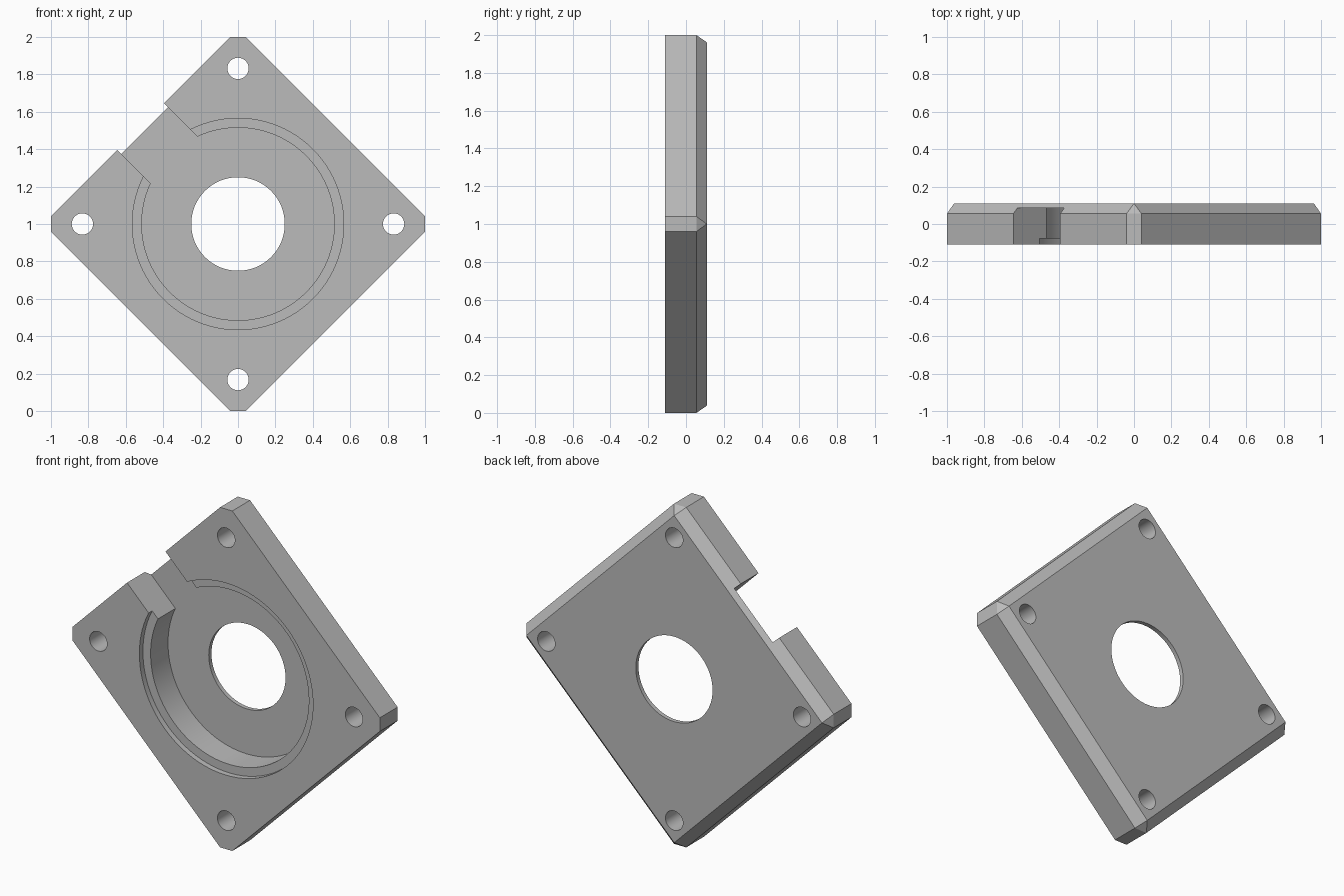
import bpy, bmesh
from math import sin, cos, pi, asin, radians

old = bpy.data.objects.get("Cube")
if old:
    bpy.data.objects.remove(old, do_unlink=True)

FRONT, BACK = -0.11, 0.11
FLOOR = 0.085          # depth of pocket and cable slot
MID = 1.0              # height of the plate centre

grey = bpy.data.materials.new("grey")
grey.use_nodes = True
colour = (0.5, 0.5, 0.5, 1)
grey.diffuse_color = colour
grey.node_tree.nodes["Principled BSDF"].inputs["Base Color"].default_value = colour


def arc(r, start=0, end=2 * pi, n=96, cx=0, cz=0):
    """Points on a circle in the xz plane; a full turn omits the repeat."""
    full = end - start > 2 * pi - 1e-6
    steps = n if full else n - 1
    return [(cx + r * cos(start + (end - start) * i / steps),
             cz + r * sin(start + (end - start) * i / steps)) for i in range(n)]


def loft(name, sections):
    """Solid through (y, outline) sections, capped at both ends."""
    bm = bmesh.new()
    rings = [[bm.verts.new((x, y, z + MID)) for x, z in pts] for y, pts in sections]
    n = len(rings[0])
    for a, b in zip(rings, rings[1:]):
        for i in range(n):
            j = (i + 1) % n
            bm.faces.new((a[i], a[j], b[j], b[i]))
    bm.faces.new(rings[0])
    bm.faces.new(rings[-1])
    bmesh.ops.remove_doubles(bm, verts=bm.verts, dist=1e-5)
    bmesh.ops.recalc_face_normals(bm, faces=bm.faces)
    mesh = bpy.data.meshes.new(name)
    bm.to_mesh(mesh)
    bm.free()
    mesh.materials.append(grey)
    obj = bpy.data.objects.new(name, mesh)
    bpy.context.collection.objects.link(obj)
    return obj


# Diamond plate with clipped corners, chamfered at the back to sharp corners
corners = [(1, 0), (0, 1), (-1, 0), (0, -1)]
clipped, pointed = [], []
for cx, cz in corners:
    for s in (-1, 1):
        clipped.append((cx - s * 0.04 * cz, cz + s * 0.04 * cx))
        pointed.append((cx * 0.962, cz * 0.962))
plate = loft("mounting_plate", [(FRONT, clipped), (0.055, clipped), (BACK, pointed)])

# Round pocket joined to a slot that leaves through the upper right side
R, HALF, REACH = 0.515, 0.177, 1.0
axis = radians(135)
gap = asin(HALF / R)
keyhole = arc(R, axis + gap, axis + 2 * pi - gap)
for s in (-1, 1):
    keyhole.append((REACH * cos(axis) - s * HALF * sin(axis),
                    REACH * sin(axis) + s * HALF * cos(axis)))


def prism(name, pts, y0, y1):
    return loft(name, [(y0, pts), (y1, pts)])


cutters = [
    prism("pocket_cutter", keyhole, -0.3, FLOOR),
    prism("rim_step_cutter", arc(0.565), -0.3, -0.077),
    prism("centre_hole_cutter", arc(0.25, n=64), -0.3, 0.3),
]
for cx, cz in corners:
    cutters.append(prism("screw_hole_cutter",
                         arc(0.057, n=32, cx=cx * 0.832, cz=cz * 0.832), -0.3, 0.3))

# Cut every opening, then discard the cutters
bpy.ops.object.select_all(action="DESELECT")
bpy.context.view_layer.objects.active = plate
plate.select_set(True)
for cutter in cutters:
    cutter.hide_render = True
    mod = plate.modifiers.new("cut", "BOOLEAN")
    mod.operation = "DIFFERENCE"
    mod.solver = "EXACT"
    mod.object = cutter
    bpy.ops.object.modifier_apply(modifier=mod.name)
    bpy.data.objects.remove(cutter, do_unlink=True)

bpy.ops.object.shade_smooth_by_angle(angle=radians(30))
